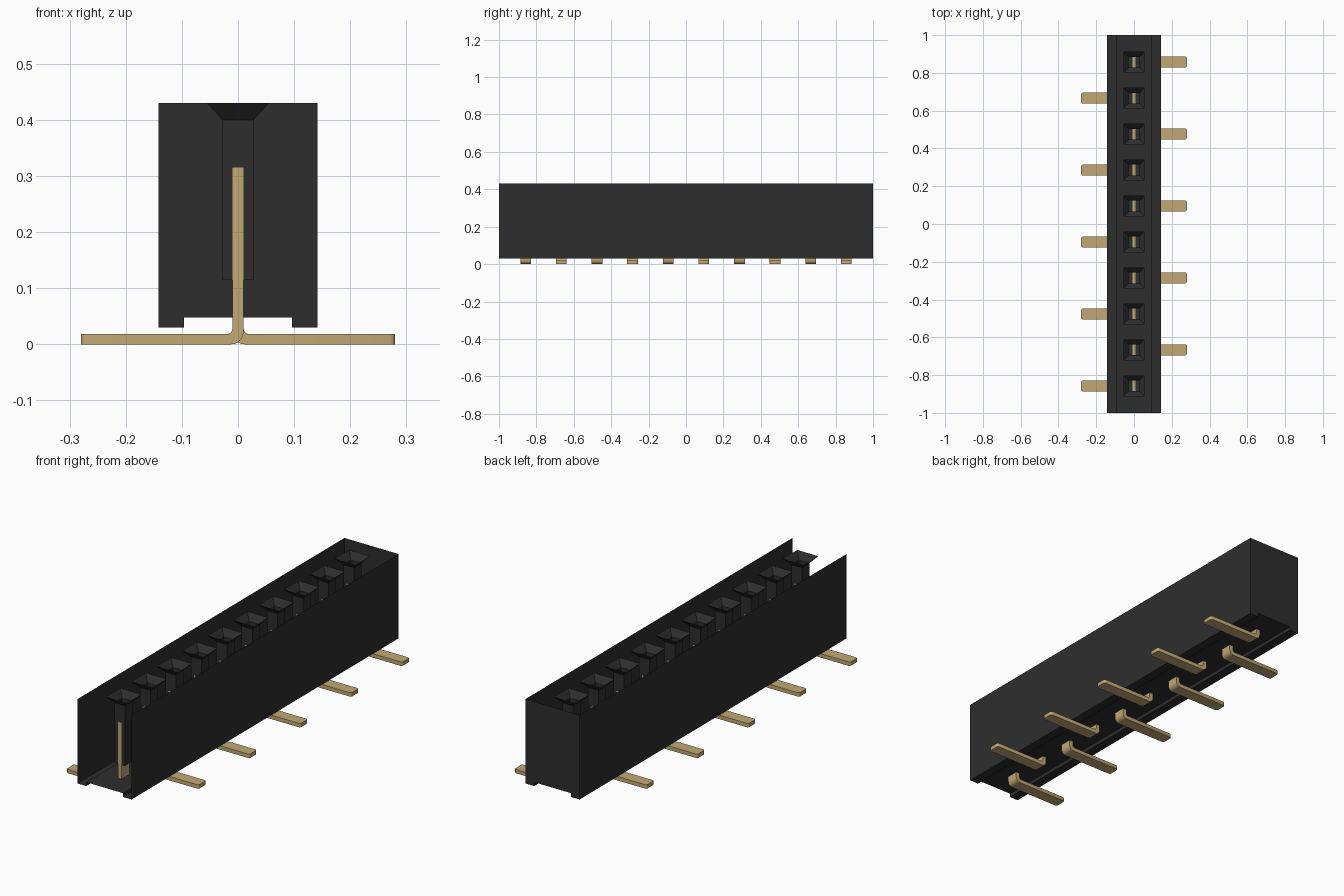
import bpy, bmesh, math

cube = bpy.data.objects.get("Cube")
if cube:
    bpy.data.objects.remove(cube, do_unlink=True)

PITCH, COUNT = 0.1905, 10


def material(name, rgb, roughness):
    m = bpy.data.materials.new(name)
    m.use_nodes = True
    m.diffuse_color = (*rgb, 1)
    bsdf = m.node_tree.nodes["Principled BSDF"]
    bsdf.inputs["Base Color"].default_value = (*rgb, 1)
    bsdf.inputs["Roughness"].default_value = roughness
    return m


black = material("black plastic", (0.027, 0.027, 0.027), 0.6)
gold = material("gold contact", (0.54, 0.39, 0.175), 0.5)


def finish(name, bm, mat):
    mesh = bpy.data.meshes.new(name)
    bm.to_mesh(mesh)
    bm.free()
    mesh.materials.append(mat)
    ob = bpy.data.objects.new(name, mesh)
    bpy.context.collection.objects.link(ob)
    return ob


def rings(bm, loops, closed=True):
    """Skin successive loops of points with quads and return the vertex loops."""
    vs = [[bm.verts.new(p) for p in loop] for loop in loops]
    n = len(vs[0])
    for a, b in zip(vs, vs[1:]):
        for i in range(n if closed else n - 1):
            j = (i + 1) % n
            bm.faces.new((a[i], a[j], b[j], b[i]))
    return vs


# Housing: thin shell with a stepped underside, open top and open front end
half = [(0.142, 0.43), (0.142, 0.03), (0.096, 0.03), (0.096, 0.048)]
section = [(-x, z) for x, z in half] + half[::-1]
bm = bmesh.new()
loops = rings(bm, [[(x, y, z) for x, z in section] for y in (-1, 1)], closed=False)
bm.faces.new(loops[1])
bmesh.ops.recalc_face_normals(bm, faces=bm.faces)
finish("housing", bm, black)


# Socket: square funnel leading into a square shaft with a floor
def socket(index, y):
    bm = bmesh.new()
    levels = [(0.055, 0.43), (0.028, 0.40), (0.028, 0.115)]
    loops = rings(bm, [[(sx * r, y + sy * r, z) for sx, sy in
                        ((-1, -1), (1, -1), (1, 1), (-1, 1))] for r, z in levels])
    bm.faces.new(loops[-1])
    bmesh.ops.recalc_face_normals(bm, faces=bm.faces)
    bmesh.ops.reverse_faces(bm, faces=bm.faces)   # the cavity faces inwards
    finish(f"socket_{index}", bm, black)


def arc(cx, cz, r, start, end, steps=5):
    return [(cx + r * math.cos(math.radians(start + (end - start) * i / steps)),
             cz + r * math.sin(math.radians(start + (end - start) * i / steps)))
            for i in range(steps + 1)]


# Contact: flat strip bent at a right angle, foot pointing to one side
def contact(index, y, side):
    outline = [(-0.01, 0.315)] + arc(0.0125, 0.0225, 0.0225, 180, 270)
    outline += [(0.28, 0.0), (0.28, 0.0185)]
    outline += arc(0.0195, 0.028, 0.0095, 270, 180) + [(0.01, 0.315)]
    w = 0.0285
    bm = bmesh.new()
    loops = rings(bm, [[(side * x, y + d, z) for x, z in outline] for d in (-w, w)])
    for loop in loops:
        bm.faces.new(loop)
    tips = [e for e in bm.edges
            if all(abs(v.co.x) > 0.279 for v in e.verts)
            and abs(e.verts[0].co.z - e.verts[1].co.z) > 0.01]
    bmesh.ops.bevel(bm, geom=tips, offset=0.009, segments=3, profile=0.5, affect='EDGES')
    bmesh.ops.recalc_face_normals(bm, faces=bm.faces)
    ob = finish(f"contact_{index}", bm, gold)
    bpy.context.view_layer.objects.active = ob
    ob.select_set(True)
    bpy.ops.object.shade_smooth_by_angle(angle=math.radians(35))
    ob.select_set(False)


# One socket and one contact per position, feet alternating sides
bpy.ops.object.select_all(action='DESELECT')
for i in range(COUNT):
    y = (i - (COUNT - 1) / 2) * PITCH
    socket(i + 1, y)
    contact(i + 1, y, 1 if i % 2 else -1)
